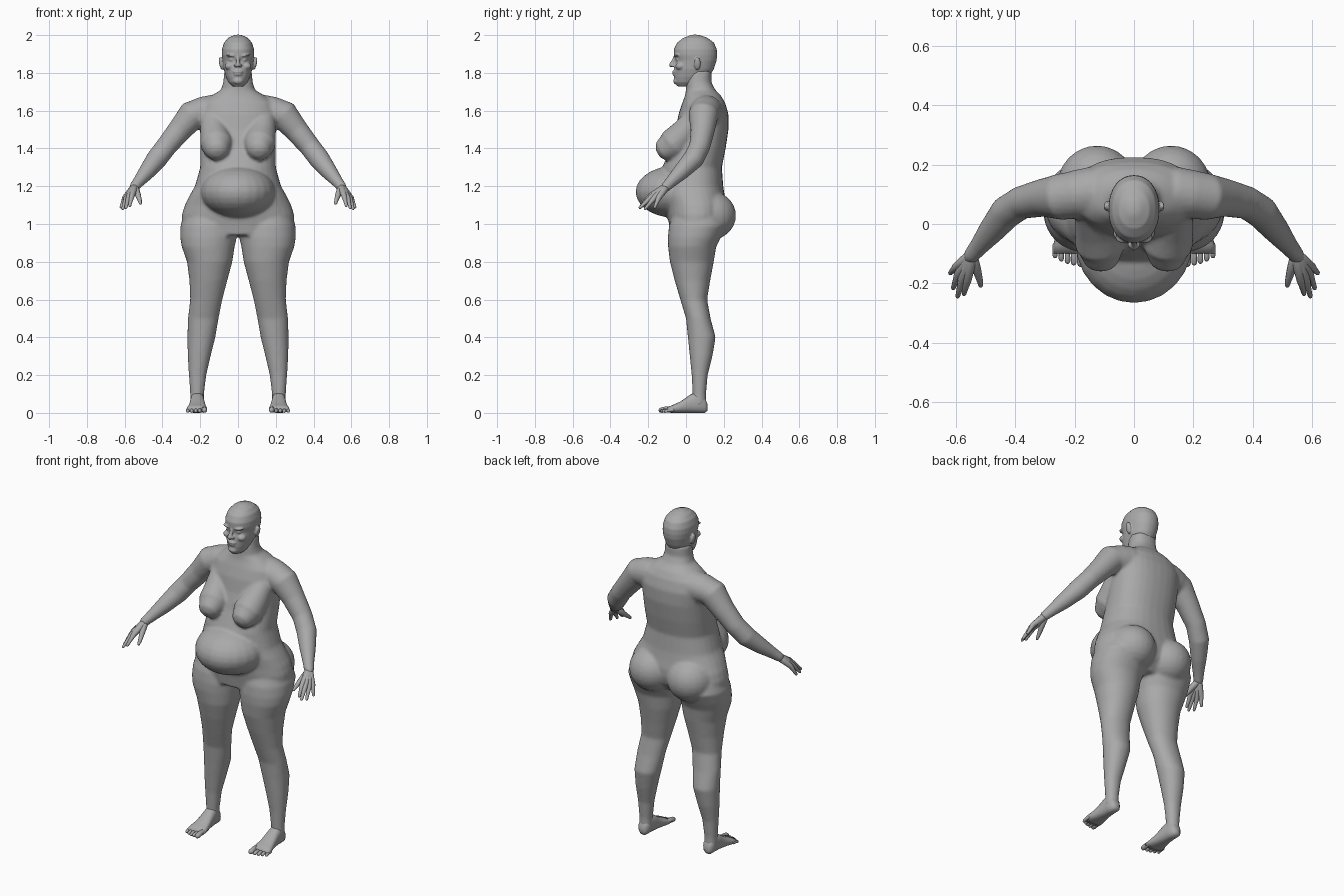
import bpy, bmesh, math
from mathutils import Vector, Matrix

grey = bpy.data.materials.new("plain grey")
grey.diffuse_color = (0.40, 0.40, 0.40, 1)
SIDES = (1, -1)


def loft(bm, rings):
    """Skin a list of point rings and cap both ends."""
    vs = [[bm.verts.new(p) for p in r] for r in rings]
    n = len(vs[0])
    for a, b in zip(vs, vs[1:]):
        for i in range(n):
            j = (i + 1) % n
            bm.faces.new((a[i], a[j], b[j], b[i]))
    bm.faces.new(vs[0][::-1])
    bm.faces.new(vs[-1])


def section(a0, a1, b0, b1, power=2.0, n=32):
    """Superellipse inside a box, as (a, b) pairs."""
    out = []
    for i in range(n):
        t = 2 * math.pi * i / n
        c, s = math.cos(t), math.sin(t)
        c = math.copysign(abs(c) ** (2 / power), c)
        s = math.copysign(abs(s) ** (2 / power), s)
        out.append(((a0 + a1) / 2 + c * (a1 - a0) / 2, (b0 + b1) / 2 + s * (b1 - b0) / 2))
    return out


def stack(bm, rows, s=1, power=2.0):
    """Rows of z, x0, x1, y0, y1."""
    loft(bm, [[(s * a, b, z) for a, b in section(x0, x1, y0, y1, power)]
              for z, x0, x1, y0, y1 in rows])


def ball(bm, c, r, s=1, tilt=0):
    m = (Matrix.Translation((s * c[0], c[1], c[2])) @ Matrix.Rotation(s * tilt, 4, 'Y')
         @ Matrix.Diagonal((*r, 1)))
    bmesh.ops.create_uvsphere(bm, u_segments=24, v_segments=14, radius=1, matrix=m)


def limb(bm, pts, s=1, n=16):
    """Round tube through points (x, y, z, r) with rounded ends."""
    P = [Vector((s * p[0], p[1], p[2])) for p in pts]
    rings = []
    for i, p in enumerate(P):
        d = (P[min(i + 1, len(P) - 1)] - P[max(i - 1, 0)]).normalized()
        u = d.cross(Vector((0.3, 0.9, 0.1))).normalized()
        v = d.cross(u)
        r = pts[i][3]
        steps = [(0, 1)]
        if i == 0:
            steps = [(-0.95, 0.3), (-0.7, 0.7), (0, 1)]
        elif i == len(P) - 1:
            steps = [(0, 1), (0.7, 0.7), (0.95, 0.3)]
        for off, k in steps:
            rings.append([p + d * off * r + (u * math.cos(t) + v * math.sin(t)) * r * k
                          for t in (2 * math.pi * j / n for j in range(n))])
    loft(bm, rings)


def finish(bm, name, voxel=None, smooth=0):
    bmesh.ops.recalc_face_normals(bm, faces=bm.faces)
    for f in bm.faces:
        f.smooth = True
    me = bpy.data.meshes.new(name)
    bm.to_mesh(me)
    bm.free()
    me.materials.append(grey)
    ob = bpy.data.objects.new(name, me)
    bpy.context.collection.objects.link(ob)
    if voxel:
        m = ob.modifiers.new("fuse", 'REMESH')
        m.mode = 'VOXEL'
        m.voxel_size = voxel
        m.use_smooth_shade = True
        m = ob.modifiers.new("soften", 'SMOOTH')
        m.factor = 0.5
        m.iterations = smooth
    return ob


# body: torso, belly, breasts, buttocks, legs and arms fused together
bm = bmesh.new()
torso = [(.94, .24, -.08, .14), (1.0, .298, -.09, .20), (1.05, .297, -.10, .215),
         (1.1, .282, -.105, .215), (1.15, .257, -.12, .205), (1.2, .228, -.13, .197),
         (1.3, .20, -.125, .19), (1.4, .20, -.085, .21), (1.5, .20, -.055, .225),
         (1.58, .21, -.04, .225), (1.64, .195, -.02, .208), (1.68, .14, -.005, .185),
         (1.71, .09, .0, .155), (1.75, .078, .0, .135), (1.81, .072, .01, .135)]
stack(bm, [(z, -w, w, f, b) for z, w, f, b in torso], power=2.3)
ball(bm, (0, -.06, 1.17), (.198, .207, .137))
leg = [(1.05, .02, .285, -.07, .2), (.99, .005, .305, -.09, .215), (.93, .006, .306, -.096, .185),
       (.88, .018, .298, -.095, .16), (.8, .03, .27, -.085, .147), (.7, .057, .257, -.06, .128),
       (.6, .083, .253, -.03, .112), (.5, .103, .265, .0, .13), (.4, .12, .268, .01, .157),
       (.3, .145, .266, .02, .14), (.2, .168, .26, .03, .115), (.1, .18, .253, .035, .106),
       (.04, .18, .253, .03, .108)]
for s in SIDES:
    stack(bm, leg, s, 2.1)
    ball(bm, (.125, .125, 1.045), (.135, .14, .13), s)
    limb(bm, [(.14, .05, 1.56, .06), (.125, -.01, 1.48, .076), (.113, -.068, 1.42, .086),
              (.112, -.085, 1.41, .078)], s, 20)
    limb(bm, [(.13, .11, 1.60, .085), (.19, .10, 1.59, .083), (.245, .092, 1.575, .079),
              (.31, .088, 1.495, .064), (.38, .072, 1.41, .056), (.43, .04, 1.345, .056),
              (.48, -.022, 1.28, .045), (.525, -.078, 1.225, .032), (.55, -.108, 1.195, .027)], s, 20)
finish(bm, "body", .009, 5)

# head with brow, nose, lips, cheeks and ears
bm = bmesh.new()
skull = [(1.728, .028, -.045, .06), (1.75, .05, -.06, .10), (1.78, .064, -.063, .125),
         (1.82, .076, -.063, .147), (1.865, .082, -.055, .162), (1.895, .086, -.064, .165),
         (1.925, .085, -.064, .163), (1.96, .074, -.047, .148), (1.985, .052, -.015, .115),
         (1.998, .025, .02, .08), (2.002, .01, .035, .06)]
stack(bm, [(z, -w, w, f, b) for z, w, f, b in skull], power=2.15)
limb(bm, [(0, -.058, 1.885, .009), (0, -.068, 1.86, .010), (0, -.078, 1.842, .013)], 1, 12)
ball(bm, (0, -.05, 1.757), (.027, .018, .018))
ball(bm, (0, -.062, 1.806), (.026, .012, .007))
ball(bm, (0, -.060, 1.792), (.023, .012, .007))
for s in SIDES:
    ball(bm, (.034, -.045, 1.892), (.03, .021, .008), s, -.1)
    ball(bm, (.033, -.041, 1.87), (.014, .013, .010), s)
    ball(bm, (.045, -.03, 1.835), (.026, .026, .02), s)
    ball(bm, (.013, -.07, 1.839), (.009, .011, .008), s)
    ball(bm, (.09, .06, 1.85), (.010, .018, .034), s, .2)
finish(bm, "head", .0045, 3)

# hands: palm made of four bones, plus fingers and thumb
bm = bmesh.new()
knuckles = [(.562, -.19, 1.148), (.58, -.187, 1.14), (.593, -.17, 1.135), (.600, -.145, 1.138)]
tips = [(.573, -.235, 1.098), (.594, -.243, 1.087), (.609, -.215, 1.082), (.619, -.165, 1.09)]
for s in SIDES:
    for k, t in zip(knuckles, tips):
        mid = [(a + b) / 2 for a, b in zip(k, t)]
        limb(bm, [(.547, -.105, 1.197, .022), (*k, .0145), (*mid, .0105), (*t, .008)], s, 10)
    limb(bm, [(.545, -.11, 1.19, .02), (.53, -.155, 1.155, .0155), (.52, -.19, 1.125, .011),
              (.517, -.207, 1.11, .008)], s, 10)
finish(bm, "hands")

# feet with five toes each
bm = bmesh.new()
foot = [(.114, .20, .232, .012, .045), (.10, .185, .247, 0, .08), (.06, .18, .252, 0, .115),
        (.02, .177, .254, 0, .095), (-.03, .17, .262, 0, .06), (-.07, .163, .272, 0, .042),
        (-.1, .163, .272, .002, .03)]
for s in SIDES:
    loft(bm, [[(s * a, y, b) for a, b in section(x0, x1, z0, z1, 2.5, 24)]
              for y, x0, x1, z0, z1 in foot])
    for i in range(5):
        r = .0145 if i == 0 else .0105 - .0005 * i
        x = .178 if i == 0 else .182 + .021 * i
        tip = -.131 + .0015 * i * i
        limb(bm, [(x, -.07, r + .006, r), (x, (tip - .07) / 2 - .01, r + .004, r),
                  (x, tip, r, r)], s, 10)
finish(bm, "feet")
